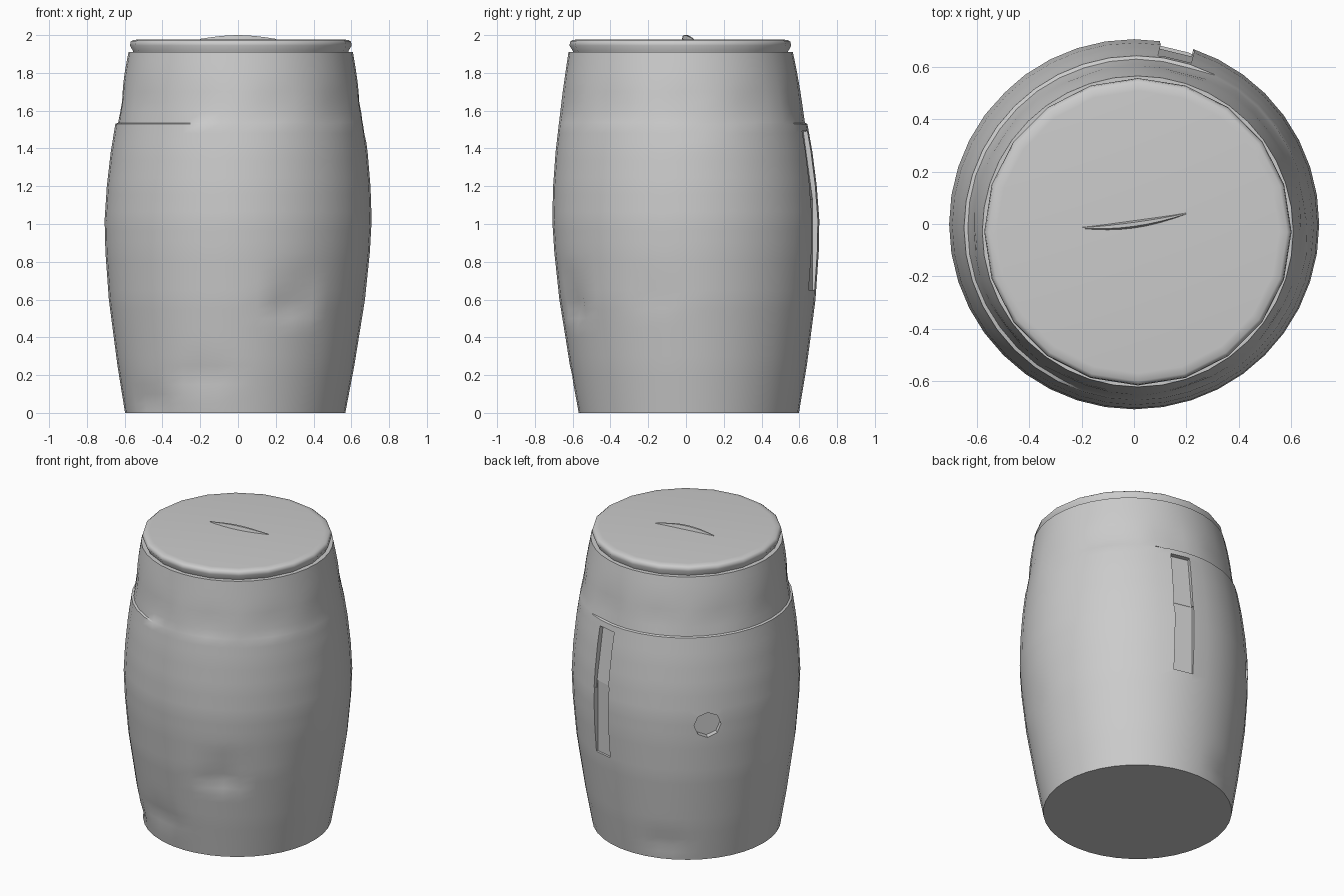
import bpy, bmesh
from math import sin, cos, pi, radians, degrees

if "Cube" in bpy.data.objects:
    bpy.data.objects.remove(bpy.data.objects["Cube"])


def finish(name, bm, angle=40):
    bmesh.ops.recalc_face_normals(bm, faces=bm.faces)
    me = bpy.data.meshes.new(name)
    bm.to_mesh(me)
    bm.free()
    ob = bpy.data.objects.new(name, me)
    bpy.context.collection.objects.link(ob)
    smooth(ob, angle)
    return ob


def smooth(ob, angle=40):
    bpy.ops.object.select_all(action='DESELECT')
    ob.select_set(True)
    bpy.context.view_layer.objects.active = ob
    bpy.ops.object.shade_smooth_by_angle(angle=radians(angle))


def centre(z):
    # the barrel leans slightly from base to lid
    t = z / 1.95
    return -0.015 + 0.03 * t, 0.015 - 0.045 * t + 0.03 * t * (1 - t)


def revolve(name, rows, segs, dent=lambda a, z, r: 0, angle=40):
    bm = bmesh.new()
    rings = []
    for r, z in rows:
        cx, cy = centre(z)
        ring = []
        for i in range(segs):
            a = 2 * pi * i / segs
            q = r - dent(a, z, r)
            ring.append(bm.verts.new((cx + q * cos(a), cy + q * sin(a), z)))
        rings.append(ring)
    for lo, hi in zip(rings, rings[1:]):
        for i in range(segs):
            j = (i + 1) % segs
            bm.faces.new((lo[i], lo[j], hi[j], hi[i]))
    bm.faces.new(rings[0][::-1])
    bm.faces.new(rings[-1])
    return finish(name, bm, angle)


# worn spots: azimuth (deg), height, half width, reach down, reach up, depth
DENTS = [(-64, 0.56, 0.13, 0.11, 0.28, 0.045),
         (-106, 0.2, 0.2, 0.15, 0.2, 0.018),
         (-140, 0.06, 0.12, 0.06, 0.16, 0.02),
         (-15, 0.6, 0.14, 0.14, 0.3, 0.012),
         (112, 0.1, 0.13, 0.1, 0.25, 0.018),
         (5, 1.5, 0.2, 0.06, 0.1, 0.012)]


def wear(a, z, r):
    d = 0
    for az, h, w, dn, up, depth in DENTS:
        da = (degrees(a) - az + 180) % 360 - 180
        u = abs(radians(da)) * r / w
        v = (z - h) / up if z > h else (h - z) / dn
        d = max(d, depth * max(0, 1 - u - v))
    # chipped collar: faint zigzag all round, a shallow ledge on the back and left
    if z > 1.531:
        tri = abs((a / (2 * pi) * 10) % 1 - 0.5) * 2
        d += 0.009 * tri * max(0, 1 - abs(z - 1.64) / 0.13)
        if 70 < degrees(a) < 245:
            d += 0.012 * max(0, 1 - (z - 1.53) / 0.3)
    return d


# barrel body
PROFILE = [(0.583, 0), (0.627, 0.25), (0.678, 0.6), (0.7, 0.85), (0.707, 1.02),
           (0.698, 1.2), (0.68, 1.38), (0.658, 1.53), (0.657, 1.535),
           (0.632, 1.7), (0.594, 1.91)]
rows = []
for (r0, z0), (r1, z1) in zip(PROFILE, PROFILE[1:]):
    n = max(1, round((z1 - z0) / 0.05))
    rows += [(r0 + (r1 - r0) * k / n, z0 + (z1 - z0) * k / n) for k in range(n)]
rows.append(PROFILE[-1])
body = revolve("barrel_body", rows, 40, wear)


def cut(target, cutter):
    cutter.hide_render = True
    m = target.modifiers.new("cut", 'BOOLEAN')
    m.operation = 'DIFFERENCE'
    m.solver = 'EXACT'
    m.object = cutter
    bpy.context.view_layer.objects.active = target
    bpy.ops.object.modifier_apply(modifier=m.name)
    bpy.data.objects.remove(cutter)


# missing stave section on the back, following the bulge
for y, z, height, tilt in ((0.75, 0.89, 0.48, 0), (0.729, 1.3, 0.41, 8)):
    bpy.ops.mesh.primitive_cube_add(size=1, location=(0.18, y, z),
                                    rotation=(radians(tilt), 0, radians(-14)))
    box = bpy.context.object
    box.scale = (0.13, 0.2, height)
    cut(body, box)

# round tap hole on the back left
a = radians(136)
bpy.ops.mesh.primitive_cylinder_add(vertices=8, radius=0.085, depth=0.2,
                                    location=(0.76 * cos(a), 0.76 * sin(a), 0.96),
                                    rotation=(0, pi / 2, a))
cut(body, bpy.context.object)
smooth(body)

# lid with a shallow groove beneath its rim
revolve("lid", [(0.565, 1.88), (0.57, 1.915), (0.587, 1.945), (0.583, 1.965),
                (0.57, 1.974), (0.54, 1.977)], 20, angle=60)

# thin curved ridge on the lid
bm = bmesh.new()
prev = None
N = 8
for k in range(N + 1):
    t = k / N
    s = sin(pi * t)
    x = -0.2 + 0.4 * t
    y = -0.015 + 0.055 * t * t
    w, h = 0.003 + 0.012 * s, 0.003 + 0.02 * s
    sec = [bm.verts.new(p) for p in ((x, y - w, 1.974), (x, y + w, 1.974),
                                     (x, y + w * 0.5, 1.977 + h),
                                     (x, y - w * 0.5, 1.977 + h))]
    if prev:
        for i in range(4):
            j = (i + 1) % 4
            bm.faces.new((prev[i], prev[j], sec[j], sec[i]))
    else:
        bm.faces.new(sec[::-1])
    prev = sec
bm.faces.new(prev)
finish("lid_ridge", bm)
